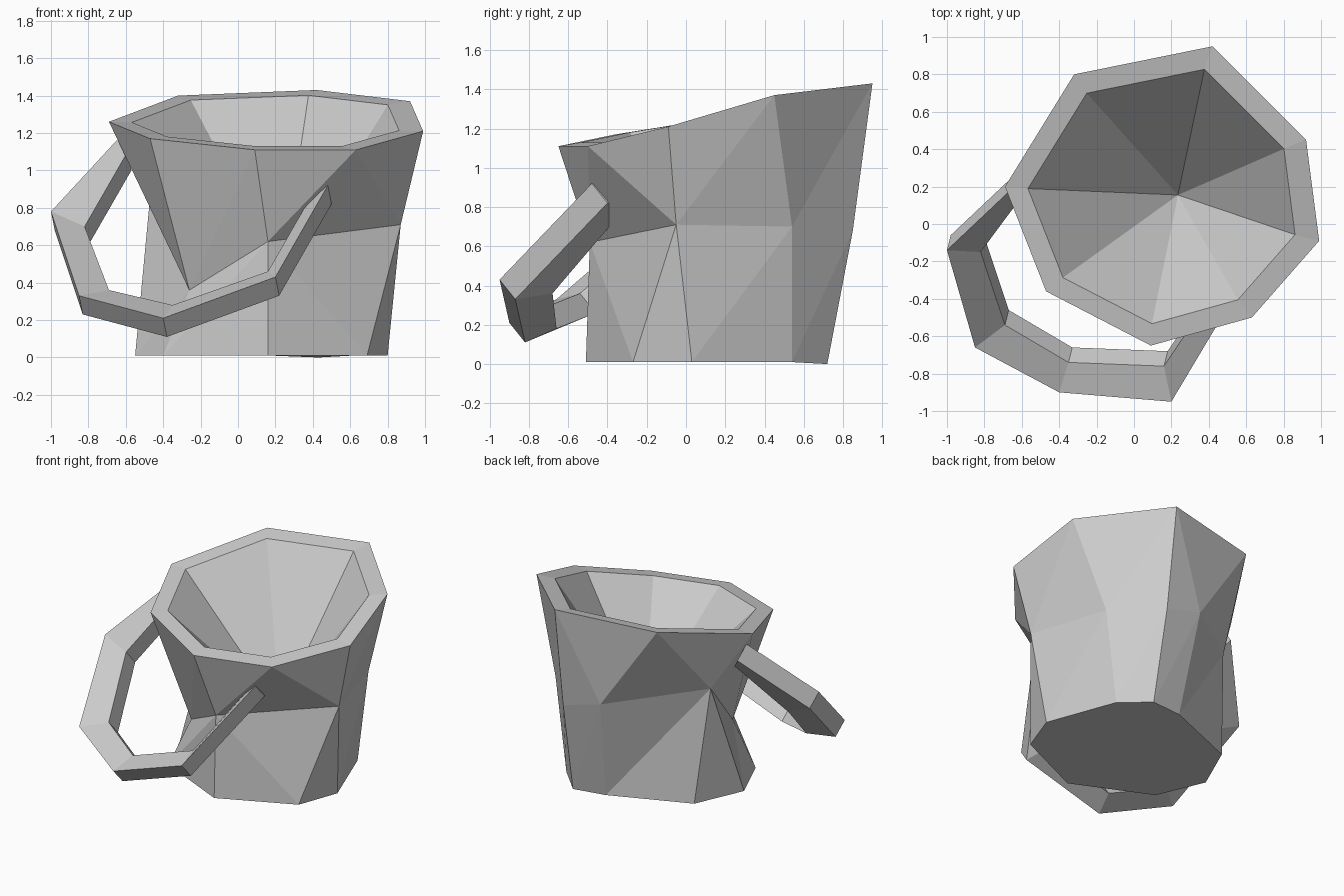
import bpy
import bmesh
from mathutils import Vector

default_cube = bpy.data.objects.get("Cube")
if default_cube:
    bpy.data.objects.remove(default_cube, do_unlink=True)

grey = bpy.data.materials.new("light_grey")
grey.use_nodes = True
grey.diffuse_color = (0.6, 0.6, 0.6, 1)
shader = next(node for node in grey.node_tree.nodes if node.type == "BSDF_PRINCIPLED")
shader.inputs["Base Color"].default_value = grey.diffuse_color


def add_ring(bm, points):
    return [bm.verts.new(point) for point in points]


def zip_rings(bm, upper, lower, steps):
    """Fill between two rings with triangles; each step advances u(pper) or l(ower)."""
    i = j = 0
    for step in steps.replace(" ", ""):
        top, low = upper[i % len(upper)], lower[j % len(lower)]
        if step == "u":
            i += 1
            bm.faces.new((top, upper[i % len(upper)], low))
        else:
            j += 1
            bm.faces.new((top, low, lower[j % len(lower)]))


def bridge_rings(bm, first, second):
    """Fill between two rings of equal size with quads."""
    for i in range(len(first)):
        bm.faces.new((first[i - 1], first[i], second[i], second[i - 1]))


def finish(bm, name):
    bmesh.ops.recalc_face_normals(bm, faces=bm.faces[:])
    mesh = bpy.data.meshes.new(name)
    bm.to_mesh(mesh)
    bm.free()
    mesh.materials.append(grey)
    part = bpy.data.objects.new(name, mesh)
    bpy.context.scene.collection.objects.link(part)
    return part


# Cup: slanted rim, pinched waist and flat base, with a pointed hollow inside
rim_points = [(.42, .95, 1.43), (.92, .45, 1.37), (.99, -.09, 1.21), (.63, -.5, 1.11),
              (.09, -.65, 1.11), (-.47, -.36, 1.17), (-.69, .2, 1.26), (-.32, .8, 1.4)]
waist_points = [(.42, .85, .68), (.7, .54, .7), (.87, -.05, .71), (.16, -.49, .62),
                (-.26, -.18, .36), (-.47, .38, .86), (.12, .84, .76)]
base_points = [(.43, .72), (.61, .54), (.8, .03), (.69, -.27), (.16, -.51),
               (-.4, -.25), (-.55, .1), (-.39, .46), (.18, .69)]
rim_centre = Vector((.13, .13, 1.24))

cup = bmesh.new()
rim = add_ring(cup, rim_points)
lip = add_ring(cup, [Vector(point).lerp(rim_centre, .15) for point in rim_points])
waist = add_ring(cup, waist_points)
base = add_ring(cup, [(x, y, .01) for x, y in base_points])
base[0].co.z = 0

zip_rings(cup, rim, waist, "lu lu ulu luu lu lu l")
zip_rings(cup, waist, base, "lu lu lul lu lu llu lu")
cup.faces.new(base)
bridge_rings(cup, rim, lip)
hollow_tip = cup.verts.new((.235, .155, .44))
for i in range(len(lip)):
    cup.faces.new((lip[i - 1], lip[i], hollow_tip))
finish(cup, "cup_body")

# Handle: four-sided bar through pairs of outer and inner upper corners
handle_pairs = [((-.64, .2, 1.17), (-.59, .16, 1.1)),
                ((-1, -.14, .78), (-.82, -.15, .7)),
                ((-.85, -.66, .33), (-.69, -.54, .36)),
                ((-.4, -.9, .21), (-.35, -.74, .28)),
                ((.2, -.95, .43), (.16, -.76, .46)),
                ((.48, -.48, .92), (.43, -.36, .93))]
thickness = Vector((.02, .08, -.1))

handle = bmesh.new()
sections = []
for outer, inner in handle_pairs:
    outer, inner = Vector(outer), Vector(inner)
    sections.append(add_ring(handle, [outer, inner, inner + thickness, outer + thickness]))
for first, second in zip(sections, sections[1:]):
    bridge_rings(handle, first, second)
for end in (sections[0], sections[-1]):
    handle.faces.new(end)
finish(handle, "cup_handle")
